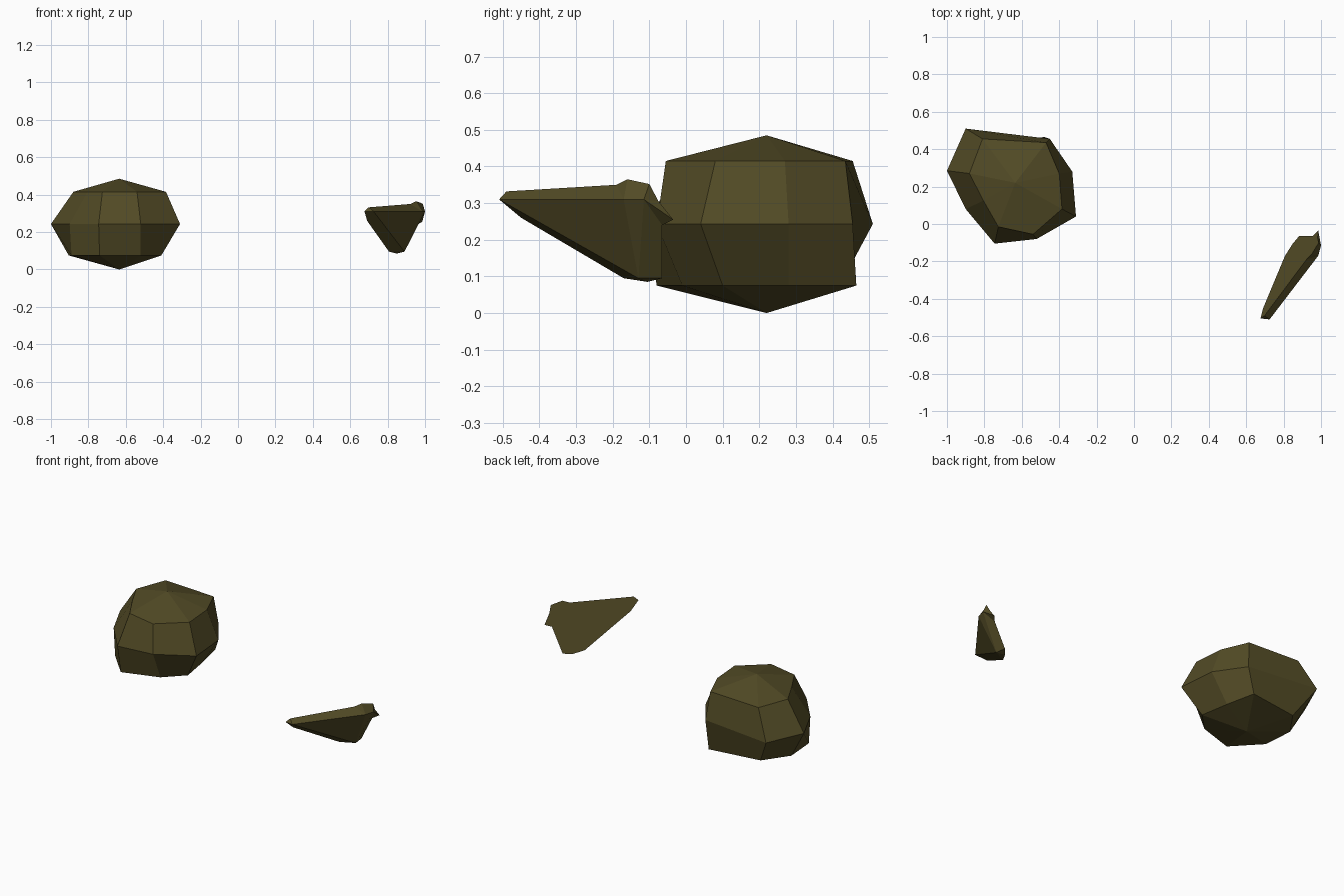
import bpy
import bmesh

cube = bpy.data.objects.get("Cube")
if cube:
    bpy.data.objects.remove(cube)

rock = bpy.data.materials.new("olive_brown_stone")
rock.use_nodes = True
colour = (0.085, 0.07, 0.019, 1)
rock.diffuse_color = colour
shader = rock.node_tree.nodes["Principled BSDF"]
shader.inputs["Base Color"].default_value = colour
shader.inputs["Roughness"].default_value = 0.9


def finish(name, bm):
    """Turn a bmesh into a flat shaded stone object."""
    bmesh.ops.recalc_face_normals(bm, faces=bm.faces)
    mesh = bpy.data.meshes.new(name)
    bm.to_mesh(mesh)
    bm.free()
    mesh.materials.append(rock)
    obj = bpy.data.objects.new(name, mesh)
    bpy.context.collection.objects.link(obj)
    return obj


# Boulder: three irregular eight-sided rings between two points
rings = {
    0.075: [(-.905, .27), (-.8, .42), (-.48, .465), (-.44, .28),
            (-.41, .1), (-.52, -.01), (-.74, -.08), (-.89, .08)],
    0.243: [(-1, .285), (-.9, .51), (-.45, .455), (-.33, .28),
            (-.31, .04), (-.52, -.08), (-.745, -.105), (-.9, .08)],
    0.415: [(-.88, .27), (-.81, .455), (-.47, .435), (-.4, .27),
            (-.385, .08), (-.54, -.055), (-.725, -.015), (-.805, .125)],
}
bm = bmesh.new()
loops = [[bm.verts.new((x, y, z)) for x, y in ring] for z, ring in rings.items()]
bottom = bm.verts.new((-.635, .22, 0))
top = bm.verts.new((-.635, .22, .485))
count = len(loops[0])
for i in range(count):
    j = (i + 1) % count
    for low, high in zip(loops, loops[1:]):
        bm.faces.new((low[i], low[j], high[j], high[i]))
    bm.faces.new((bottom, loops[0][j], loops[0][i]))
    bm.faces.new((top, loops[-1][i], loops[-1][j]))
finish("boulder", bm)

# Shard: a flat leaning back face, lofted to four corners on the front;
# each outline point is (y, z, front corner it joins)
outline = [(-.505, .31, 0), (-.49, .332, 0), (-.19, .35, 1), (-.16, .365, 1),
           (-.1, .352, 2), (-.075, .305, 2), (-.035, .255, 2), (-.065, .24, 2),
           (-.065, .095, 3), (-.105, .085, 3), (-.17, .095, 3), (-.45, .26, 0)]
corners = [(.725, -.51, .31), (.985, -.17, .31), (1, -.115, .31), (.89, -.13, .095)]
bm = bmesh.new()
back = [bm.verts.new((.716 * y + .881 + .506 * z, y, z)) for y, z, _ in outline]
front = [bm.verts.new(c) for c in corners]
for i, point in enumerate(outline):
    j = (i + 1) % len(outline)
    face = [back[i], back[j], front[outline[j][2]], front[point[2]]]
    bm.faces.new(list(dict.fromkeys(face)))
bm.faces.new(back)
bm.faces.new((front[0], front[1], front[3]))
bm.faces.new((front[1], front[2], front[3]))
finish("shard", bm)
